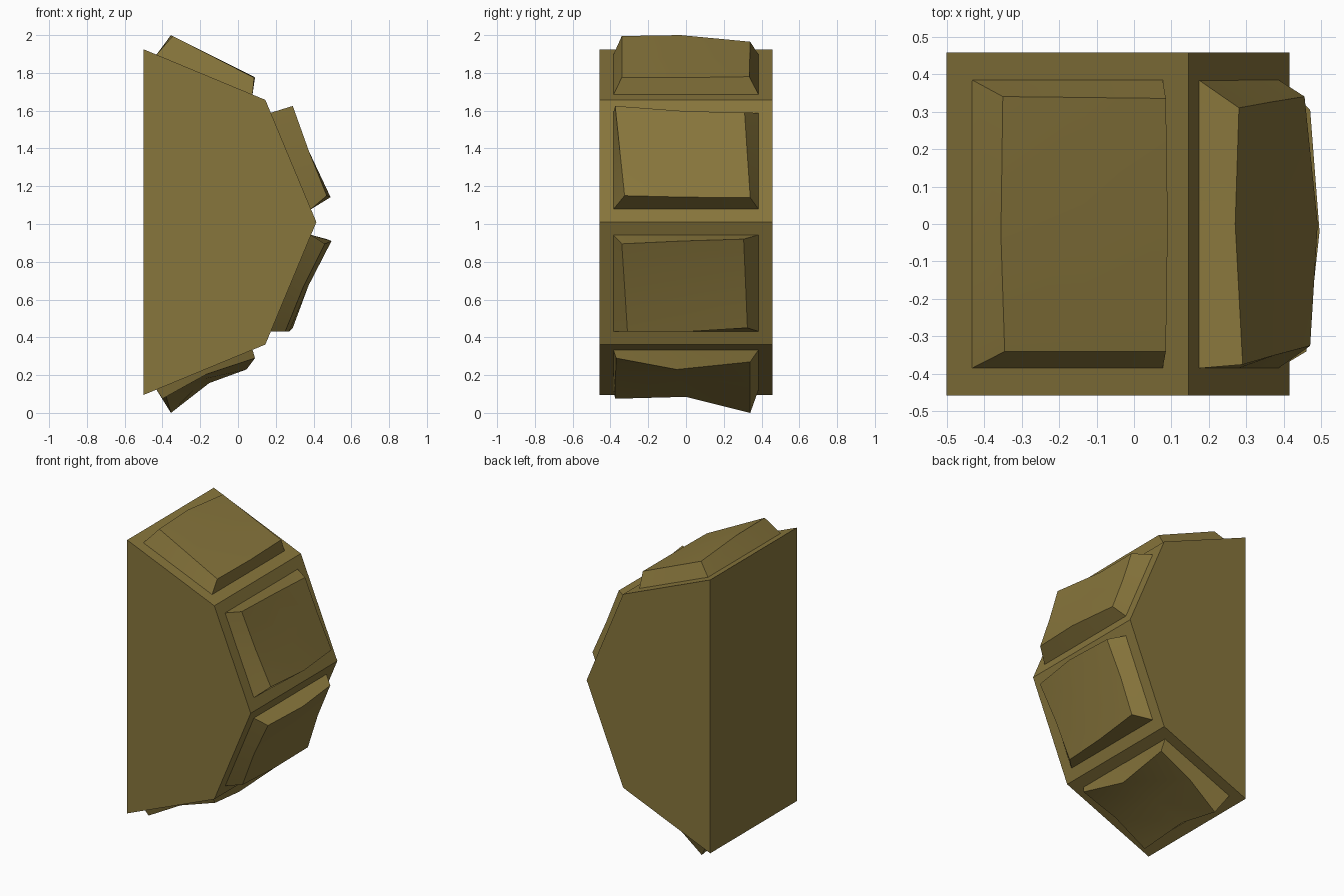
import bpy
import bmesh
from mathutils import Vector

cube = bpy.data.objects.get("Cube")
if cube:
    bpy.data.objects.remove(cube)

# Single olive colour
olive = bpy.data.materials.new("olive")
olive.use_nodes = True
colour = (0.245, 0.18, 0.045, 1)
olive.diffuse_color = colour
olive.node_tree.nodes["Principled BSDF"].inputs["Base Color"].default_value = colour


def finish(bm, name):
    """Turn a bmesh into a coloured object with sharp creases kept."""
    bmesh.ops.recalc_face_normals(bm, faces=bm.faces)
    mesh = bpy.data.meshes.new(name)
    bm.to_mesh(mesh)
    bm.free()
    mesh.materials.append(olive)
    obj = bpy.data.objects.new(name, mesh)
    bpy.context.collection.objects.link(obj)
    bpy.ops.object.select_all(action="DESELECT")
    obj.select_set(True)
    bpy.context.view_layer.objects.active = obj
    bpy.ops.object.shade_smooth_by_angle(angle=0.5)
    return obj


# Half-octagon body: a profile in x and z, extruded front to back
profile = [(-0.5, 1.925), (0.145, 1.657), (0.415, 1.01), (0.145, 0.362), (-0.5, 0.095)]
half_depth = 0.458
bm = bmesh.new()
face = bm.faces.new([bm.verts.new((x, -half_depth, z)) for x, z in profile])
extruded = bmesh.ops.extrude_face_region(bm, geom=[face])
moved = [v for v in extruded["geom"] if isinstance(v, bmesh.types.BMVert)]
bmesh.ops.translate(bm, verts=moved, vec=(0, 2 * half_depth, 0))
finish(bm, "half_octagon_body")


def add_pad(name, side, upper, lower, sag):
    """Rough-hewn raised panel standing on one slanted side of the body."""
    start, end = (Vector((p[0], 0, p[1])) for p in profile[side:side + 2])
    along = end - start
    inward = along.cross(Vector((0, 1, 0))).normalized()
    if inward.x > 0:
        inward.negate()
    rows = [[Vector(p) for p in upper], [], [Vector(p) for p in lower]]
    rows[1] = [(a + b) / 2 + inward * sag for a, b in zip(rows[0], rows[2])]
    bm = bmesh.new()
    top = [[bm.verts.new(p) for p in row] for row in rows]
    base = [[bm.verts.new(start + along * t + Vector((0, y, 0)) + inward * 0.002)
             for y in (-0.385, 0, 0.385)] for t in (0.105, 0.5, 0.895)]
    for grid in (top, base):
        for i in range(2):
            for j in range(2):
                bm.faces.new((grid[i][j], grid[i][j + 1],
                              grid[i + 1][j + 1], grid[i + 1][j]))
    # Sloping walls around the rim
    rim = [(0, 0), (0, 1), (0, 2), (1, 2), (2, 2), (2, 1), (2, 0), (1, 0)]
    for (a, b), (c, d) in zip(rim, rim[1:] + rim[:1]):
        bm.faces.new((top[a][b], top[c][d], base[c][d], base[a][b]))
    finish(bm, name)


add_pad("top_pad", 0,
        [(-0.345, -0.34, 1.995), (-0.355, -0.03, 2), (-0.35, 0.34, 1.965)],
        [(0.085, -0.34, 1.775), (0.09, 0, 1.775), (0.085, 0.335, 1.78)], 0)
add_pad("upper_pad", 1,
        [(0.29, -0.375, 1.625), (0.27, 0, 1.597), (0.28, 0.31, 1.59)],
        [(0.47, -0.325, 1.15), (0.49, 0, 1.142), (0.455, 0.34, 1.14)], 0.005)
add_pad("lower_pad", 2,
        [(0.46, -0.34, 0.895), (0.495, -0.02, 0.91), (0.47, 0.305, 0.92)],
        [(0.25, -0.31, 0.43), (0.27, 0, 0.43), (0.29, 0.325, 0.45)], 0.01)
add_pad("bottom_pad", 3,
        [(0.09, -0.37, 0.29), (0.045, -0.05, 0.23), (0.07, 0.34, 0.27)],
        [(-0.4, -0.375, 0.075), (-0.38, 0, 0.085), (-0.355, 0.34, 0)], 0.025)
